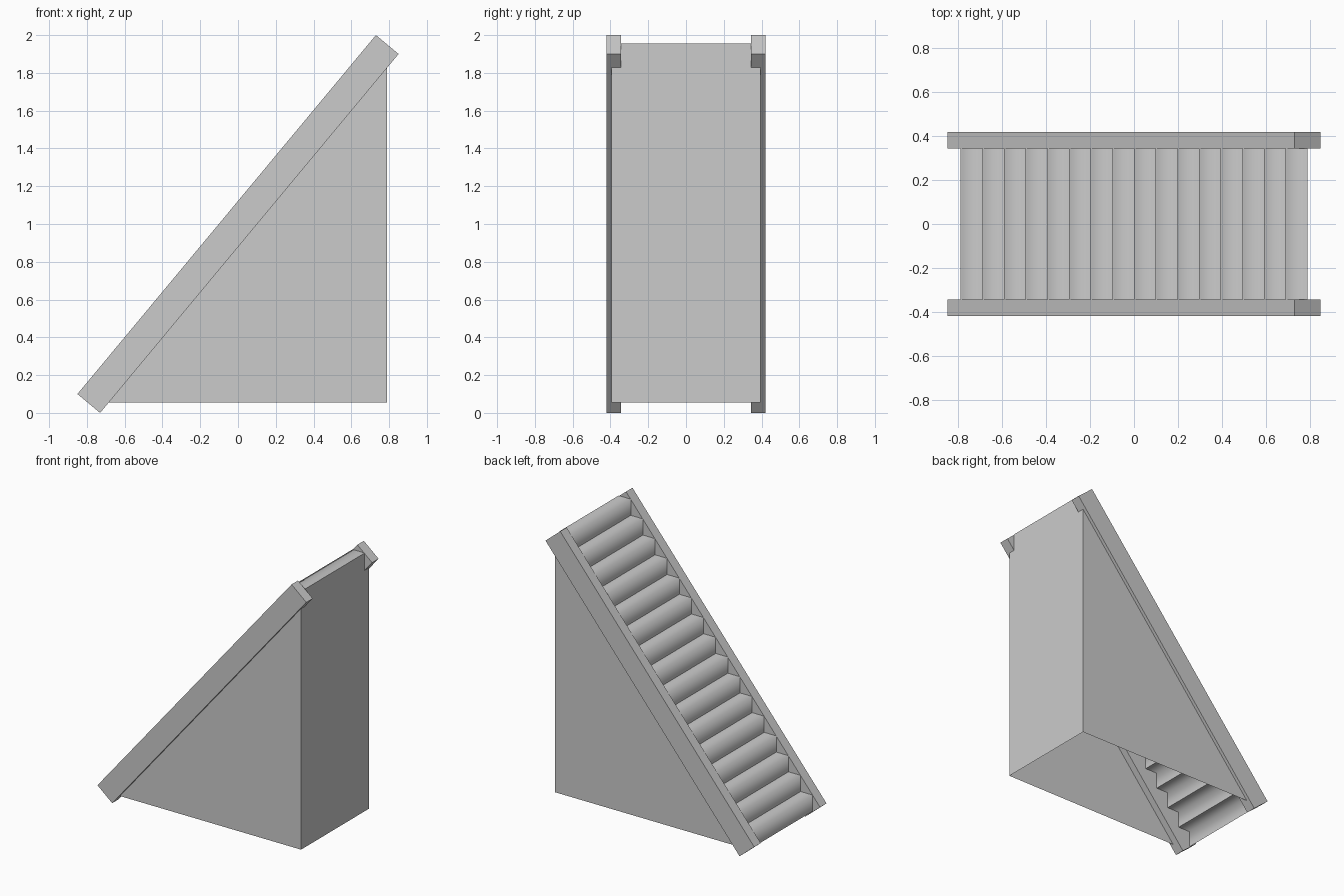
import bpy

cube = bpy.data.objects.get("Cube")
if cube:
    bpy.data.objects.remove(cube, do_unlink=True)

# One plain grey for the whole model
grey = bpy.data.materials.new("plain_grey")
grey.use_nodes = True
colour = (0.6, 0.6, 0.6, 1)
grey.diffuse_color = colour
grey.node_tree.nodes["Principled BSDF"].inputs["Base Color"].default_value = colour

STEPS = 16
END_X = 0.79          # half length of the flight
BASE_Z, TOP_Z = 0.055, 1.955
INNER_Y, WALL_Y, OUTER_Y = 0.345, 0.395, 0.42


def make(name, verts, faces):
    mesh = bpy.data.meshes.new(name)
    mesh.from_pydata(verts, [], faces)
    mesh.materials.append(grey)
    obj = bpy.data.objects.new(name, mesh)
    bpy.context.collection.objects.link(obj)
    return obj


# Sloping side beams: an x-z outline extruded along y
outline = [(-0.85, 0.1), (-0.73, 0), (0.85, 1.9), (0.73, 2)]
for name, y0, y1 in (("front_beam", -OUTER_Y, -INNER_Y),
                     ("back_beam", INNER_Y, OUTER_Y)):
    verts = [(x, y, z) for y in (y0, y1) for x, z in outline]
    sides = [(i, i + 4, (i + 1) % 4 + 4, (i + 1) % 4) for i in range(4)]
    make(name, verts, [(0, 1, 2, 3), (7, 6, 5, 4)] + sides)

# Thin triangular walls below the beams, open underneath
toe = (-0.685, BASE_Z)
heel = (END_X, BASE_Z)
peak = (END_X, 1.828)
for name, y, order in (("front_wall", -WALL_Y, (0, 1, 2)),
                       ("back_wall", WALL_Y, (2, 1, 0))):
    make(name, [(x, y, z) for x, z in (toe, heel, peak)], [order])

# Tall end wall, narrowing between the beams at the top
half = [(WALL_Y, BASE_Z), (WALL_Y, peak[1]), (INNER_Y, peak[1]), (INNER_Y, TOP_Z)]
rim = half + [(-y, z) for y, z in reversed(half)]
make("end_wall", [(END_X, y, z) for y, z in rim], [tuple(range(len(rim)))])

# Steps: riser and tread share a softly shaded nose, each step kept separate
run = 2 * END_X / STEPS
rise = (TOP_Z - BASE_Z) / STEPS
verts, faces = [], []
for i in range(STEPS):
    x, z, n = -END_X + i * run, BASE_Z + i * rise, len(verts)
    for px, pz in ((x, z), (x, z + rise), (x + run, z + rise)):
        verts += [(px, -INNER_Y, pz), (px, INNER_Y, pz)]
    faces += [(n, n + 2, n + 3, n + 1), (n + 2, n + 4, n + 5, n + 3)]
steps = make("steps", verts, faces)
for poly in steps.data.polygons:
    poly.use_smooth = True
steps.data.update()
# Make every riser face the foot of the flight and every tread face up
for poly in steps.data.polygons:
    if poly.normal.z - poly.normal.x < 0:
        poly.flip()
steps.data.update()
